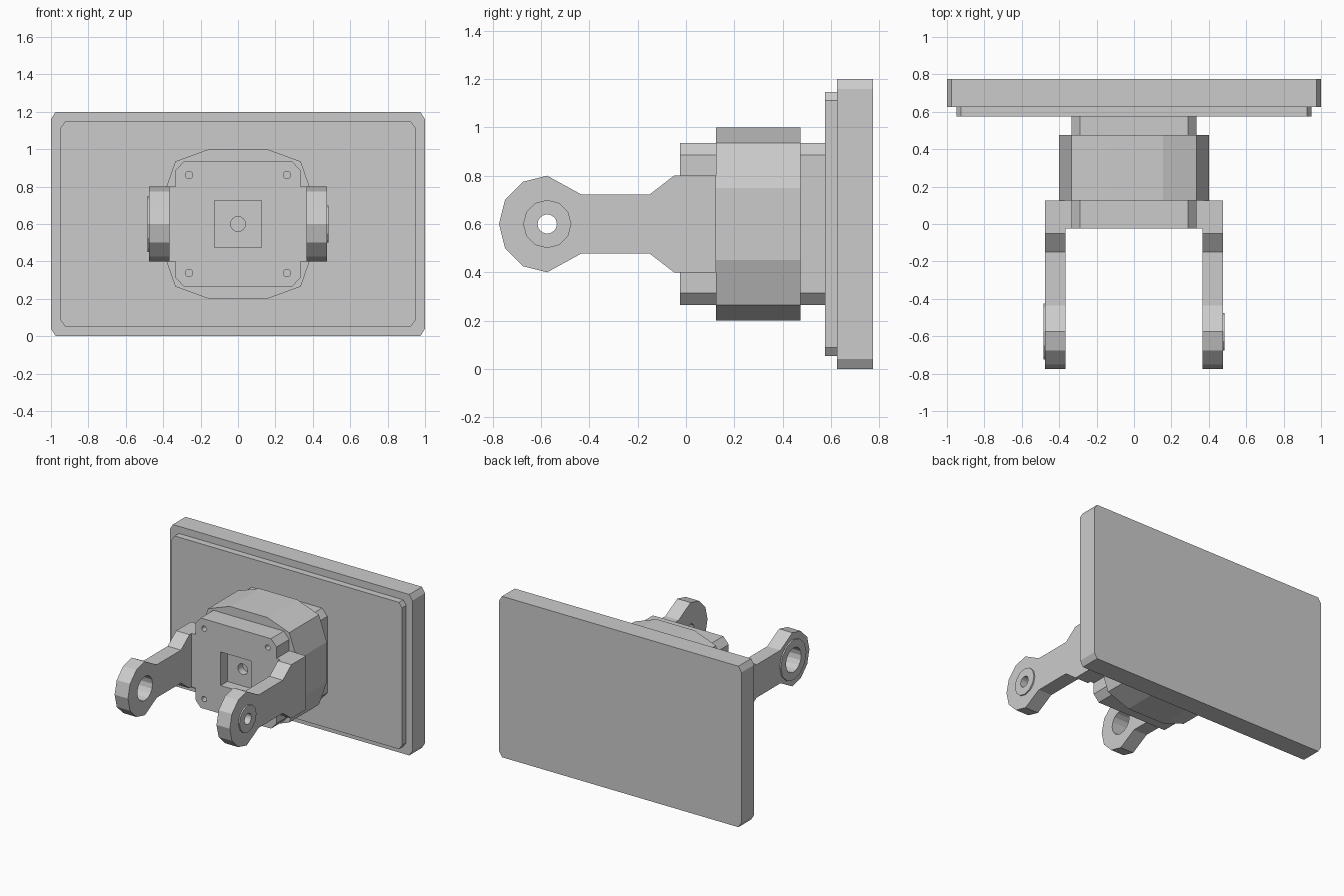
import bpy, bmesh
from math import cos, sin, tau

if "Cube" in bpy.data.objects:
    bpy.data.objects.remove(bpy.data.objects["Cube"])

PIVOT = (-0.575, 0.6)


def prism(name, pts, axis, a, b):
    """Extrude a 2D outline: (x, z) along y, or (y, z) along x."""
    bm = bmesh.new()
    place = (lambda p, t: (p[0], t, p[1])) if axis == 'Y' else (lambda p, t: (t, p[0], p[1]))
    lo = [bm.verts.new(place(p, a)) for p in pts]
    hi = [bm.verts.new(place(p, b)) for p in pts]
    bm.faces.new(lo)
    bm.faces.new(hi)
    n = len(pts)
    for i in range(n):
        j = (i + 1) % n
        bm.faces.new((lo[i], lo[j], hi[j], hi[i]))
    bmesh.ops.recalc_face_normals(bm, faces=bm.faces)
    me = bpy.data.meshes.new(name)
    bm.to_mesh(me)
    bm.free()
    ob = bpy.data.objects.new(name, me)
    bpy.context.collection.objects.link(ob)
    return ob


def chamfer_rect(w, h, cx=0.0, cz=0.0, z=0.6):
    """Half-width w, half-height h, with cut corners."""
    if not cx:
        return [(-w, z - h), (w, z - h), (w, z + h), (-w, z + h)]
    q = [(w - cx, h), (w, h - cz)]
    q += [(x, -y) for x, y in reversed(q)]
    q += [(-x, -y) for x, y in q]
    return [(x, z + y) for x, y in q]


def circle(c, r, n):
    return [(c[0] + r * cos(tau * i / n), c[1] + r * sin(tau * i / n)) for i in range(n)]


def cut(ob, cutter):
    m = ob.modifiers.new("cut", 'BOOLEAN')
    m.operation = 'DIFFERENCE'
    m.solver = 'EXACT'
    m.object = cutter
    cutter.hide_render = True
    bpy.context.view_layer.objects.active = ob
    bpy.ops.object.modifier_apply(modifier=m.name)


def drop(ob):
    bpy.data.objects.remove(ob, do_unlink=True)


# Backing plate in two steps
prism("main_plate", chamfer_rect(1.0, 0.6, 0.025, 0.04), 'Y', 0.625, 0.775)
prism("plate_step", chamfer_rect(0.95, 0.547, 0.025, 0.035), 'Y', 0.575, 0.625)

# Central housing with twelve sides
q = [(0.155, 0.4), (0.335, 0.335), (0.4, 0.15)]
q += [(x, -y) for x, y in reversed(q)]
q += [(-x, -y) for x, y in q]
prism("housing", [(x, y + 0.6) for x, y in q], 'Y', 0.125, 0.475)

# Flanges in front of and behind the housing
flange = chamfer_rect(0.335, 0.335, 0.045, 0.05)
prism("rear_flange", flange, 'Y', 0.475, 0.575)
front = prism("front_flange", flange, 'Y', -0.025, 0.125)

# Square socket, centre bore and four screw holes
holes = [(chamfer_rect(0.125, 0.125), 0.055), (circle((0, 0.6), 0.04, 16), 0.11)]
holes += [(circle((sx * 0.262, 0.6 + sz * 0.262), 0.02, 12), 0.08)
          for sx in (-1, 1) for sz in (-1, 1)]
for pts, depth in holes:
    c = prism("cutter", pts, 'Y', -0.1, depth)
    cut(front, c)
    drop(c)

# Fork arms with round eyes; each side has its own boss and bore size
upper = [(0.125, 0.2), (-0.05, 0.2), (-0.15, 0.123), (-0.435, 0.123), (-0.575, 0.2),
         (-0.675, 0.175), (-0.75, 0.1)]
outline = upper + [(-0.775, 0)] + [(y, -z) for y, z in reversed(upper)]
outline = [(y, z + 0.6) for y, z in outline]
for side, s, boss_r, bore_r in (("left", -1, 0.15, 0.09), ("right", 1, 0.1, 0.04)):
    arm = prism(side + "_arm", outline, 'X', s * 0.365, s * 0.475)
    boss = prism(side + "_boss", circle(PIVOT, boss_r, 12), 'X', s * 0.475, s * 0.485)
    c = prism("cutter", circle(PIVOT, bore_r, 16), 'X', s * 0.3, s * 0.55)
    cut(arm, c)
    cut(boss, c)
    drop(c)
    prism(side + "_arm_root", [(-0.025, 0.4), (0.125, 0.4), (0.125, 0.8), (-0.025, 0.8)],
          'X', s * 0.335, s * 0.365)
